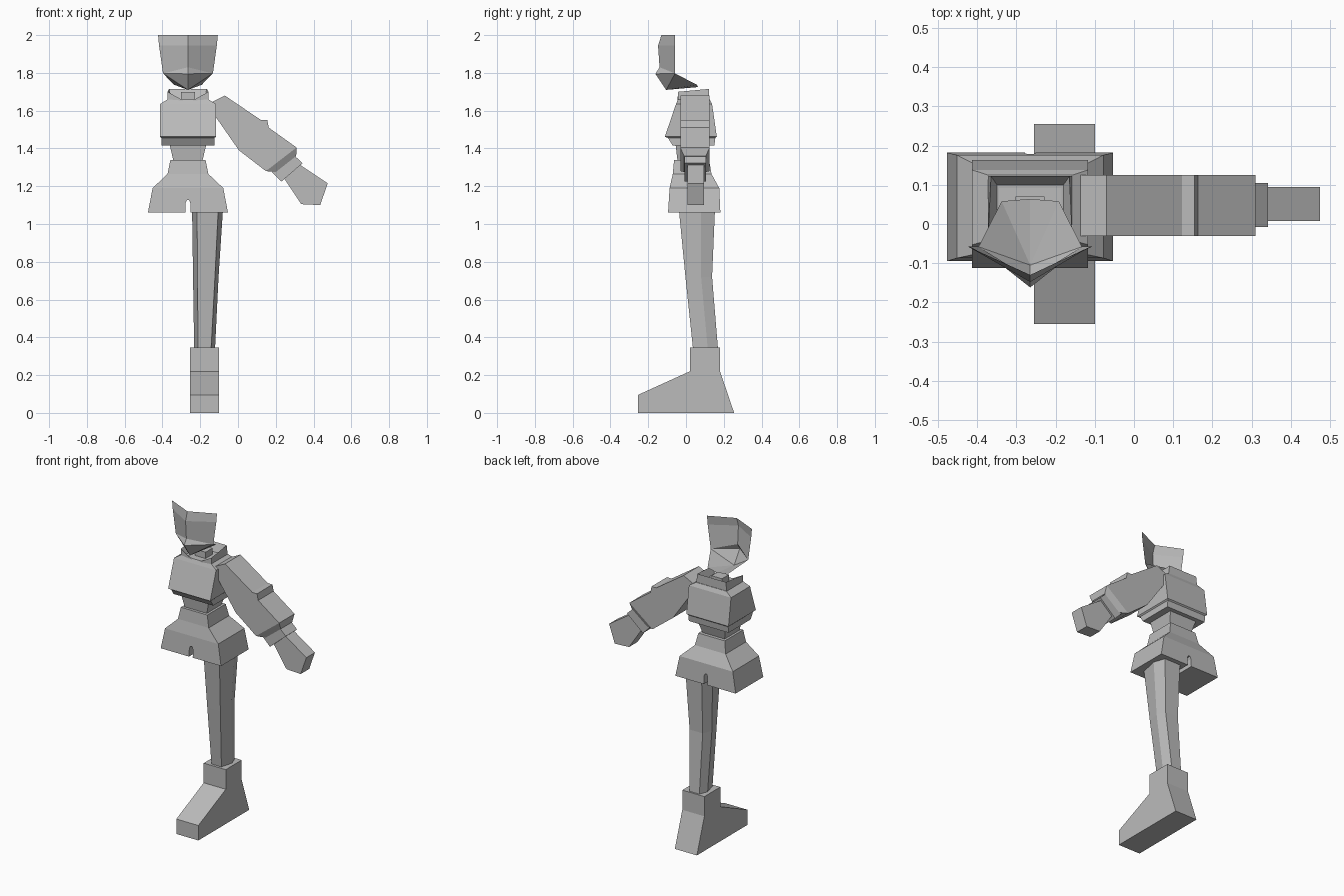
import bpy
import bmesh

CX = -0.265  # centre line of the body

grey = bpy.data.materials.new("plain grey")
grey.diffuse_color = (0.5, 0.5, 0.5, 1)


def make(name, verts, faces, closed=True):
    bm = bmesh.new()
    vs = [bm.verts.new(v) for v in verts]
    for f in faces:
        bm.faces.new([vs[i] for i in f])
    if closed:
        bmesh.ops.recalc_face_normals(bm, faces=bm.faces)
    mesh = bpy.data.meshes.new(name)
    bm.to_mesh(mesh)
    bm.free()
    mesh.materials.append(grey)
    ob = bpy.data.objects.new(name, mesh)
    bpy.context.collection.objects.link(ob)
    return ob


def loft(name, rings):
    """Skin a stack of equal-sized rings and cap both ends."""
    n = len(rings[0])
    verts = [p for r in rings for p in r]
    faces = [list(range(n)), list(range(len(verts) - n, len(verts)))]
    for k in range(len(rings) - 1):
        for i in range(n):
            j = (i + 1) % n
            faces.append([k * n + i, k * n + j, (k + 1) * n + j, (k + 1) * n + i])
    return make(name, verts, faces)


def rect(half, y0, y1, z):
    return [(CX - half, y0, z), (CX + half, y0, z), (CX + half, y1, z), (CX - half, y1, z)]


def slab_y(name, profile, y0, y1):
    return loft(name, [[(x, y, z) for x, z in profile] for y in (y0, y1)])


# Chest with belt-like lower rim
loft("chest", [rect(0.14, -0.07, 0.15, 1.415), rect(0.14, -0.095, 0.155, 1.455),
               rect(0.148, -0.112, 0.163, 1.462), rect(0.148, -0.053, 0.138, 1.635),
               rect(0.108, -0.042, 0.125, 1.66)])

# Open collar: outer wall, rim and inner wall, notched at the front
outer_low = [(-.108, -.042, 1.645), (0, -.046, 1.62), (.108, -.042, 1.645), (.108, .122, 1.65), (-.108, .122, 1.65)]
outer_top = [(-.108, -.042, 1.70), (0, -.046, 1.64), (.108, -.042, 1.70), (.1, .122, 1.715), (-.1, .122, 1.715)]
inner_low = [(-.085, -.03, 1.662), (0, -.035, 1.63), (.085, -.03, 1.662), (.085, .1, 1.662), (-.085, .1, 1.662)]
loft("collar", [[(CX + x, y, z) for x, y, z in r] for r in (outer_low, outer_top, inner_low)])

# Neck
loft("neck", [rect(0.037, 0.0, 0.07, 1.62), rect(0.037, 0.0, 0.07, 1.70)])

# Waist
loft("waist", [rect(0.077, -0.045, 0.1, 1.335), rect(0.097, -0.055, 0.125, 1.42)])

# Hips with a slot between the two trouser legs
hips = loft("hips", [rect(0.212, -0.095, 0.182, 1.06), rect(0.187, -0.087, 0.176, 1.19),
                     rect(0.108, -0.07, 0.135, 1.265), rect(0.093, -0.063, 0.122, 1.34)])
slot = slab_y("slot_cutter", [(CX - .013, 1.0), (CX + .013, 1.0), (CX + .013, 1.11),
                              (CX + .006, 1.126), (CX - .006, 1.126), (CX - .013, 1.11)], -0.4, 0.4)
slot.hide_render = True
slot.hide_viewport = True
cut = hips.modifiers.new("slot", 'BOOLEAN')
cut.operation = 'DIFFERENCE'
cut.object = slot
cut.solver = 'EXACT'


# Single six-sided leg
def leg_ring(z, left, right, fl, fr, front, mid, back):
    return [(fl, front, z), (fr, front, z), (right, mid, z),
            (fr, back, z), (fl, back, z), (left, mid, z)]


loft("leg", [leg_ring(0.33, -.232, -.122, -.212, -.143, .038, .116, .17),
             leg_ring(0.72, -.238, -.103, -.214, -.122, -.003, .08, .138),
             leg_ring(1.07, -.243, -.08, -.217, -.105, -.037, .08, .153)])

# Boot, a side profile extruded across
boot = [(-.255, 0), (.255, 0), (.18, .22), (.18, .345), (.02, .345), (.02, .22), (-.255, .095)]
loft("boot", [[(x, y, z) for y, z in boot] for x in (-.255, -.1)])

# Arm: sleeve with elbow step, tapered cuff, wrist and mitten hand
slab_y("sleeve", [(-.14, 1.645), (-.07, 1.68), (.122, 1.55), (.155, 1.55), (.163, 1.51),
                  (.31, 1.405), (.148, 1.28), (.005, 1.39), (-.12, 1.57)], -0.03, 0.125)
loft("cuff", [[(.31, -.03, 1.405), (.31, .125, 1.405), (.148, .125, 1.28), (.148, -.03, 1.28)],
              [(.308, -.01, 1.36), (.308, .105, 1.36), (.2, .105, 1.275), (.2, -.01, 1.275)]])
slab_y("wrist", [(.29, 1.37), (.342, 1.322), (.23, 1.225), (.18, 1.275)], -0.008, 0.105)
slab_y("hand", [(.325, 1.315), (.475, 1.215), (.435, 1.10), (.335, 1.105), (.245, 1.24)], 0.008, 0.094)

# Face: an open folded sheet, right half mirrored to the left
mid = [(0, -.13, 2.0), (0, -.148, 1.945), (0, -.14, 1.83), (0, -.162, 1.795), (0, -.105, 1.71), (0, .064, 1.725)]
side = [(.158, -.058, 2.0), (.153, -.058, 1.945), (.132, -.058, 1.797), (.073, .058, 1.737)]
verts = [(CX + x, y, z) for x, y, z in mid + side] + [(CX - x, y, z) for x, y, z in side]
half = [(0, 1, 7, 6), (1, 2, 8, 7), (2, 3, 8), (3, 4, 8), (4, 9, 8), (4, 5, 9)]
other = [tuple(i + 4 if i > 5 else i for i in reversed(f)) for f in half]
make("face", verts, half + other, closed=False)
